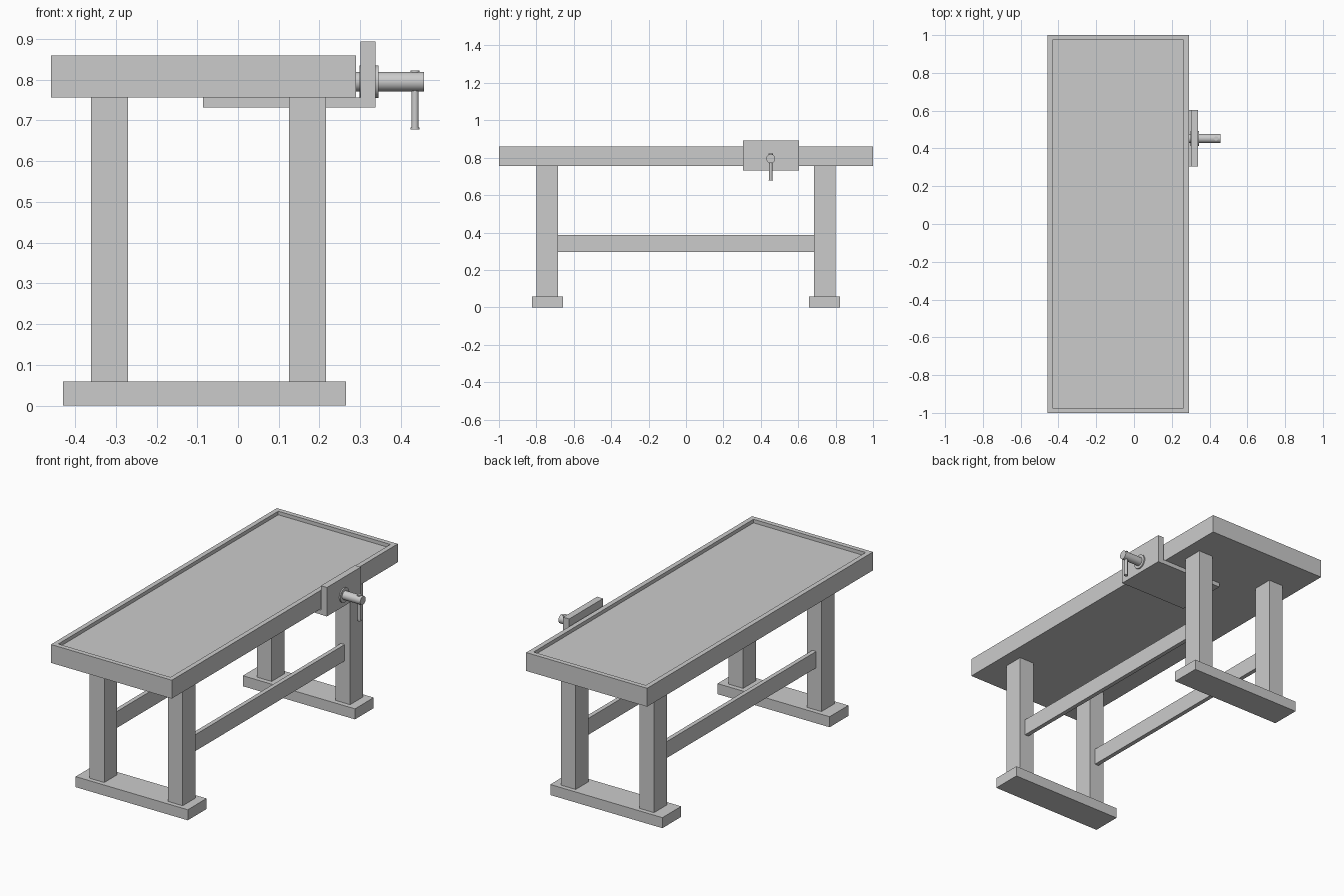
import bpy, bmesh, math

if "Cube" in bpy.data.objects:
    bpy.data.objects.remove(bpy.data.objects["Cube"])


def box(name, x, y, z):
    """Box from (min, max) ranges on each axis."""
    me = bpy.data.meshes.new(name)
    bm = bmesh.new()
    bmesh.ops.create_cube(bm, size=1)
    for v in bm.verts:
        v.co = [(a + b) / 2 + c * (b - a) for c, (a, b) in zip(v.co, (x, y, z))]
    bm.to_mesh(me)
    bm.free()
    ob = bpy.data.objects.new(name, me)
    bpy.context.collection.objects.link(ob)
    return ob


def rod(name, start, length, radius, axis):
    """Smooth cylinder running from start along +x or +z."""
    loc = list(start)
    loc["xyz".index(axis)] += length / 2
    rot = (0, math.pi / 2, 0) if axis == "x" else (0, 0, 0)
    bpy.ops.mesh.primitive_cylinder_add(vertices=32, radius=radius, depth=length,
                                        location=loc, rotation=rot)
    ob = bpy.context.object
    ob.name = name
    bpy.ops.object.shade_smooth_by_angle()
    return ob


# Bench top with a shallow tray: inset the top face and push it down
top = box("bench_top", (-0.459, 0.29), (-1, 1), (0.756, 0.859))
bm = bmesh.new()
bm.from_mesh(top.data)
bm.faces.ensure_lookup_table()
face = max(bm.faces, key=lambda f: f.calc_center_median().z)
bmesh.ops.inset_region(bm, faces=[face], thickness=0.038)
rim_floor = bmesh.ops.extrude_discrete_faces(bm, faces=[face])["faces"]
bmesh.ops.translate(bm, verts=rim_floor[0].verts, vec=(0, 0, -0.02))
bm.to_mesh(top.data)
bm.free()

# Feet and legs at both ends
leg_x = {"left": (-0.361, -0.27), "right": (0.125, 0.216)}
for end, s in (("front", -1), ("back", 1)):
    box(f"{end}_foot", (-0.43, 0.265), sorted((s * 0.657, s * 0.823)), (0, 0.059))
    for side, x in leg_x.items():
        box(f"{end}_{side}_leg", x, sorted((s * 0.684, s * 0.798)), (0.059, 0.756))

# Long stretchers between the legs
for side, (a, b) in leg_x.items():
    c = (a + b) / 2
    box(f"{side}_stretcher", (c - 0.012, c + 0.012), (-0.684, 0.684), (0.295, 0.387))

# Vise: base plate, jaw, collar, screw
vy, vz = 0.453, 0.795
box("vise_base_plate", (-0.086, 0.302), (0.304, 0.604), (0.732, 0.756))
box("vise_jaw", (0.301, 0.338), (0.304, 0.604), (0.731, 0.893))
rod("vise_collar", (0.298, vy, vz), 0.047, 0.04, "x")
rod("vise_screw", (0.28, vy, vz), 0.177, 0.024, "x")

# Vise handle with end caps
hx = 0.4345
rod("vise_handle", (hx, vy, 0.679), 0.142, 0.0085, "z")
for name, z in (("handle_bottom_cap", 0.677), ("handle_top_cap", 0.817)):
    rod(name, (hx, vy, z), 0.005, 0.011, "z")
